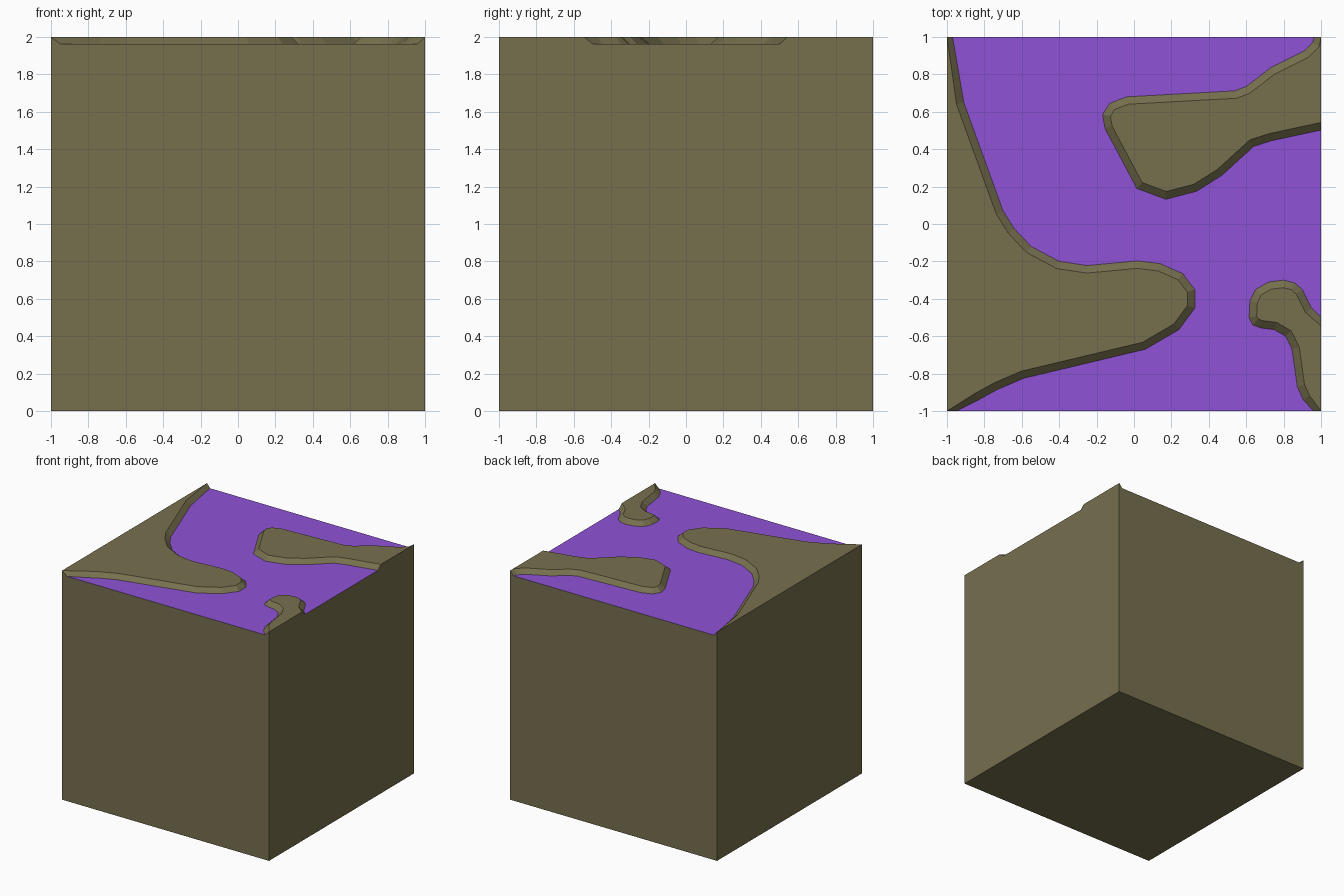
import bpy, bmesh
from mathutils import Vector

if "Cube" in bpy.data.objects:
    bpy.data.objects.remove(bpy.data.objects["Cube"])

FLOOR, TOP, SLOPE = 1.963, 2.0, 0.04


def material(name, rgb):
    m = bpy.data.materials.new(name)
    m.diffuse_color = (*rgb, 1)
    m.use_nodes = True
    m.node_tree.nodes["Principled BSDF"].inputs["Base Color"].default_value = m.diffuse_color
    return m


stone = material("olive stone", (0.181, 0.162, 0.076))
liquid = material("purple liquid", (0.275, 0.084, 0.672))


def finish(bm, name, mat):
    me = bpy.data.meshes.new(name)
    bm.to_mesh(me)
    bm.free()
    me.materials.append(mat)
    ob = bpy.data.objects.new(name, me)
    bpy.context.collection.objects.link(ob)
    return ob


def inset(path, first, last):
    """Mitred offset to the left of an open path, with given end points."""
    p = [Vector(q) for q in path]
    out = [Vector(first)]
    for a, b, c in zip(p, p[1:], p[2:]):
        d1, d2 = (b - a).normalized(), (c - b).normalized()
        n1, n2 = Vector((-d1.y, d1.x)), Vector((-d2.y, d2.x))
        out.append(b + (n1 + n2) * SLOPE / (1 + n1.dot(n2)))
    return out + [Vector(last)]


def plateau(name, path, corners, first, last):
    """Raised bank: sloped edge along the path, upright on the block sides."""
    base = list(path) + corners
    top = inset(path, first, last) + [Vector(c) for c in corners]
    bm = bmesh.new()
    lo = [bm.verts.new((x, y, FLOOR)) for x, y in base]
    hi = [bm.verts.new((x, y, TOP)) for x, y in top]
    bm.faces.new(hi)
    for i in range(len(lo)):
        j = (i + 1) % len(lo)
        bm.faces.new((lo[i], lo[j], hi[j], hi[i]))
    bmesh.ops.remove_doubles(bm, verts=bm.verts, dist=1e-5)
    return finish(bm, name, stone)


# shorelines, bank on the left of each path
west = [(-.95, -1), (-.83, -.94), (-.73, -.885), (-.59, -.825), (.06, -.67),
        (.24, -.565), (.325, -.45), (.325, -.35), (.26, -.265), (.14, -.212),
        (.02, -.197), (-.25, -.222), (-.40, -.20), (-.55, -.12), (-.64, -.025),
        (-.70, .07), (-.91, .65), (-.97, 1)]
east = [(.965, 1), (.955, .97), (.91, .925), (.73, .835), (.60, .735),
        (.54, .712), (-.04, .68), (-.13, .645), (-.168, .585), (-.155, .51),
        (.015, .19), (.17, .132), (.335, .175), (.47, .26), (.64, .415),
        (.735, .445), (1, .502)]
south = [(1, -.5), (.95, -.45), (.90, -.35), (.86, -.315), (.80, -.30),
         (.72, -.31), (.65, -.35), (.62, -.41), (.615, -.50), (.635, -.54),
         (.68, -.556), (.75, -.565), (.81, -.60), (.845, -.67), (.873, -.87),
         (.905, -.94), (.96, -1)]

plateau("west_bank", west, [(-1, 1), (-1, -1)], (-1, -1), (-1, 1))
plateau("east_bank", east, [(1, 1)], (1, 1), (1, .543))
plateau("south_bank", south, [(1, -1)], (1, -.545), (1, -1))

# liquid floor fills the space between the three shorelines
bm = bmesh.new()
outline = south[::-1] + east[::-1] + west[::-1]
bm.faces.new([bm.verts.new((x, y, FLOOR)) for x, y in outline])
finish(bm, "liquid_floor", liquid)

# block body, open on top
bm = bmesh.new()
bmesh.ops.create_cube(bm, size=2)
for v in bm.verts:
    v.co.z = FLOOR if v.co.z > 0 else 0
bmesh.ops.delete(bm, geom=[f for f in bm.faces if f.normal.z > .5], context='FACES_ONLY')
finish(bm, "block_body", stone)
